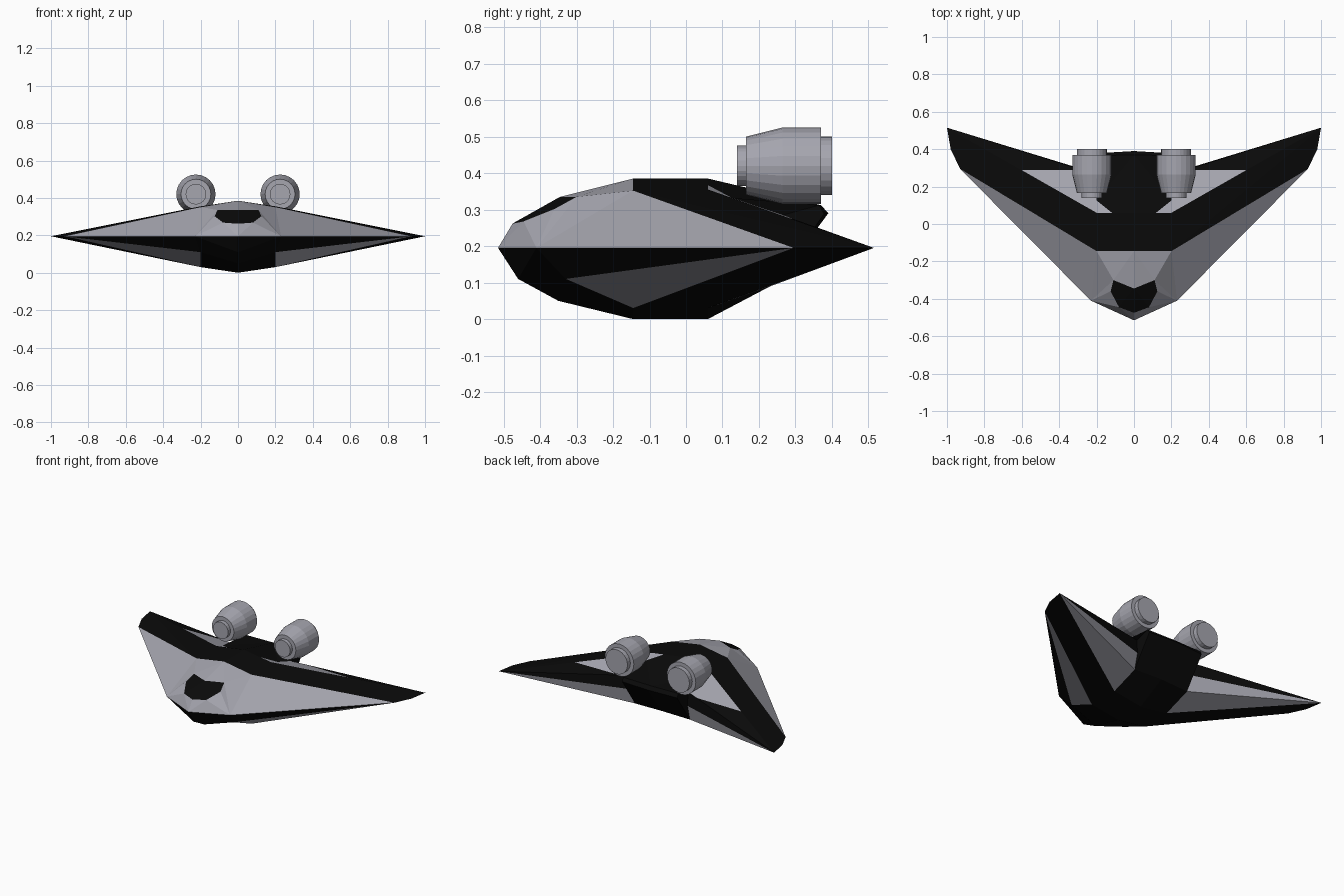
import bpy, bmesh, math
from mathutils import Vector

if "Cube" in bpy.data.objects:
    bpy.data.objects.remove(bpy.data.objects["Cube"])


def material(name, rgb):
    m = bpy.data.materials.new(name)
    m.diffuse_color = (*rgb, 1)
    m.use_nodes = True
    m.node_tree.nodes["Principled BSDF"].inputs["Base Color"].default_value = m.diffuse_color
    return m


GREY = material("hull_grey", (0.38, 0.38, 0.43))
BLACK = material("panel_black", (0.003, 0.003, 0.003))


def add_object(name, bm, mats):
    bmesh.ops.recalc_face_normals(bm, faces=bm.faces[:])
    me = bpy.data.meshes.new(name)
    bm.to_mesh(me)
    bm.free()
    for m in mats:
        me.materials.append(m)
    ob = bpy.data.objects.new(name, me)
    bpy.context.collection.objects.link(ob)
    return ob


# Centre-line profile (y, z), nose over the top to the tail and back underneath
centre = [(-.515, .195), (-.475, .262), (-.345, .335), (-.145, .385), (.06, .385),
          (.37, .312), (.39, .29), (.25, .10), (.06, 0), (-.145, 0), (-.35, .05), (-.46, .11)]
V = {f"c{i}": (0, y, z) for i, (y, z) in enumerate(centre)}

# Right-hand control points of the faceted hull
V.update(
    b0=(.23, -.41, .195), b2=(.2, -.145, .352), b3=(.2, .06, .355),       # wing root, top
    p1=(.11, -.30, .335), p2=(.125, -.36, .302), p3=(.08, -.445, .268),   # canopy outline
    L=(.93, .295, .195), M=(.98, .40, .195), T=(1, .515, .195),           # wing tip
    g0=(.118, .06, .367), g1=(.2, .126, .332),                            # rear panel corner
    k0=(.28, .29, .276), k1=(.604, .29, .274),                            # rear panel end
    w0=(.2, .265, .285), e0=(.2, .27, .195), d0=(.2, .245, .095),         # wing root, back
    t0=(.2, .365, .312), t1=(.2, .378, .288),                             # tail corner
    u1=(.2, -.33, .11), u2=(.2, -.145, .03), u3=(.2, .06, .03),           # wing root, underside
)

grey_faces = ["c0 p3 c1", "c0 b0 p3", "b0 p2 p3", "b0 p1 p2", "b0 b2 p1", "b0 L b2",
              "p1 b2 c3", "p1 c3 c2",                       # nose and front wing
              "g0 b3 g1", "b3 g1 w0 k0 k1",                 # rear top panel
              "e0 T d0", "d0 T u3", "u1 L u2"]              # rear and underside panels
black_faces = ["c1 p3 c2", "p3 p2 c2", "p2 p1 c2",          # canopy
               "c3 b2 b3 g0 c4", "b2 L T", "L M T", "b2 T k1 b3",     # top band
               "c4 g0 g1 c5", "g1 w0 t0 c5", "k0 k1 T", "w0 k0 T e0",  # tail top, trailing edge
               "w0 t0 t1 d0 e0", "c5 t0 t1 c6", "c6 t1 d0 c7",        # tail block
               "c7 d0 u3 c8", "c8 u3 u2 c9", "c9 u2 u1 c10",          # keel
               "c10 u1 b0 c11", "c11 b0 c0", "b0 u1 L",
               "u2 L T u3", "L M T"]                                  # underside band

# Hull: both halves welded along the centre line
bm = bmesh.new()
for side in (1, -1):
    vs = {k: bm.verts.new((x * side, y, z)) for k, (x, y, z) in V.items()}
    for slot, faces in enumerate((grey_faces, black_faces)):
        for names in faces:
            pts = [vs[n] for n in names.split()]
            if bm.faces.get(pts) is None:
                bm.faces.new(pts).material_index = slot
bmesh.ops.remove_doubles(bm, verts=bm.verts[:], dist=0.0005)
add_object("wing_hull", bm, [GREY, BLACK])

# Engines: lathed (radius, y) profile along the flight axis
profile = [(.055, .14), (.055, .165), (.08, .165), (.105, .265),
           (.105, .37), (.08, .37), (.08, .40)]
N = 24
for name, cx in (("right_engine", .225), ("left_engine", -.225)):
    bm = bmesh.new()
    rings = [[bm.verts.new((cx + r * math.cos(2 * math.pi * i / N), y,
                            .42 + r * math.sin(2 * math.pi * i / N))) for i in range(N)]
             for r, y in profile]
    for a, b in zip(rings, rings[1:]):
        for i in range(N):
            j = (i + 1) % N
            bm.faces.new((a[i], a[j], b[j], b[i]))
    bm.faces.new(rings[0])
    bm.faces.new(rings[-1])
    add_object(name, bm, [GREY])
